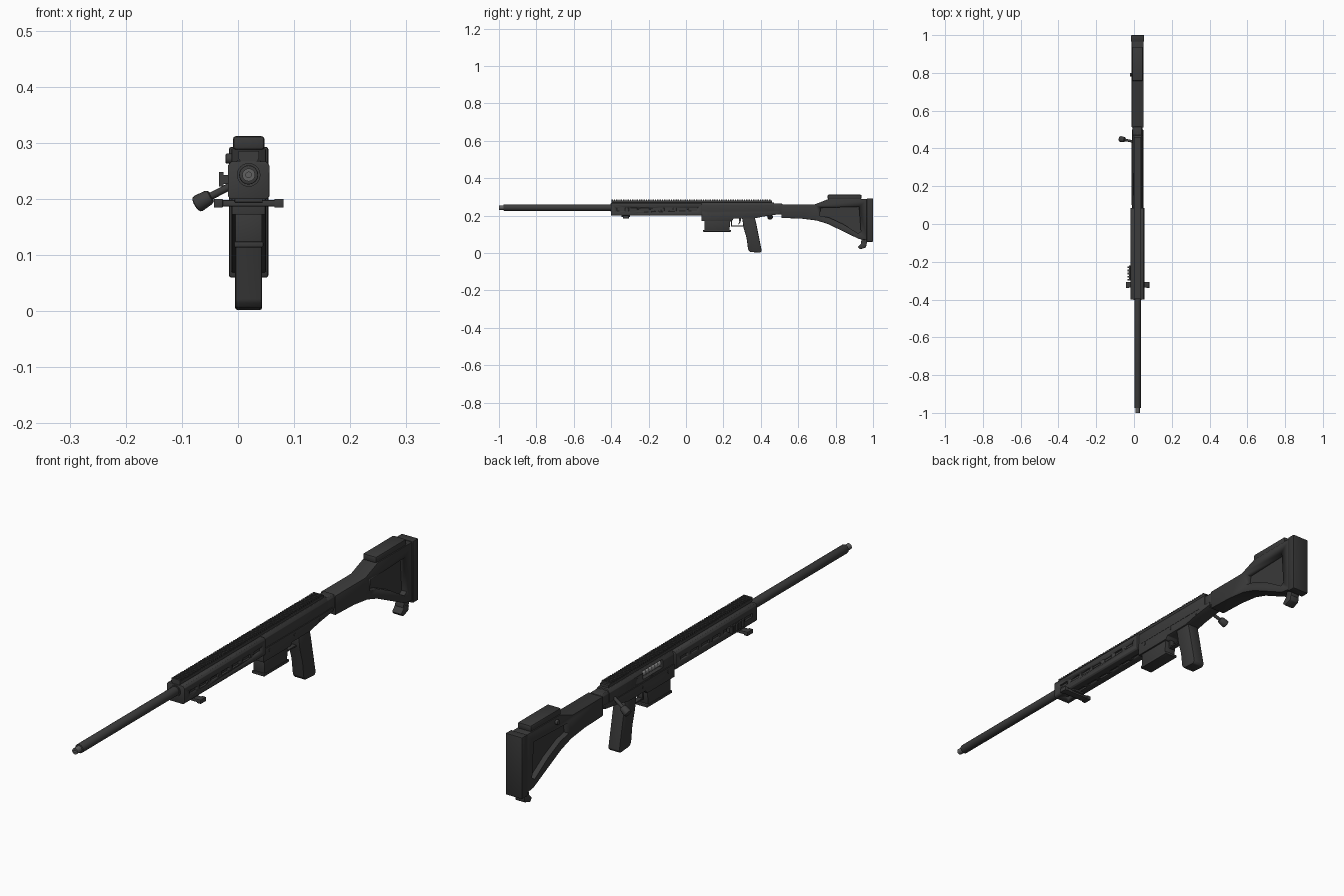
import bpy, bmesh, math
from mathutils import Vector

if "Cube" in bpy.data.objects:
    bpy.data.objects.remove(bpy.data.objects["Cube"])

CX = 0.019   # centre plane of the rifle


def material(name, v):
    m = bpy.data.materials.new(name)
    m.use_nodes = True
    m.diffuse_color = (v, v, v, 1)
    m.node_tree.nodes["Principled BSDF"].inputs["Base Color"].default_value = (v, v, v, 1)
    return m


metal = material("dark_metal", 0.045)
polymer = material("black_polymer", 0.041)
rubber = material("black_rubber", 0.035)
steel = material("worn_steel", 0.12)
bright = material("bright_bolt_steel", 0.33)


def finish(name, bm, mat, bevel=0.0):
    bmesh.ops.recalc_face_normals(bm, faces=bm.faces)
    me = bpy.data.meshes.new(name)
    bm.to_mesh(me)
    bm.free()
    ob = bpy.data.objects.new(name, me)
    bpy.context.collection.objects.link(ob)
    me.materials.append(mat)
    bpy.context.view_layer.objects.active = ob
    bpy.ops.object.select_all(action='DESELECT')
    ob.select_set(True)
    if bevel:
        b = ob.modifiers.new("bevel", 'BEVEL')
        b.width, b.segments, b.limit_method = bevel, 2, 'ANGLE'
        bpy.ops.object.modifier_apply(modifier=b.name)
    bpy.ops.object.shade_smooth_by_angle(angle=math.radians(32))
    return ob


def extrude(bm, points, step):
    face = bm.faces.new([bm.verts.new(p) for p in points])
    new = bmesh.ops.extrude_face_region(bm, geom=[face])["geom"]
    bmesh.ops.translate(bm, vec=step, verts=[v for v in new if isinstance(v, bmesh.types.BMVert)])


def side_prism(name, yz, half, mat, bevel=0.0, cx=CX):
    """Side outline extruded across the width."""
    bm = bmesh.new()
    extrude(bm, [(cx - half, y, z) for y, z in yz], (2 * half, 0, 0))
    return finish(name, bm, mat, bevel)


def long_prism(name, half_xz, y0, y1, mat, bevel=0.0):
    """Right half of a cross-section, mirrored and run along the length."""
    bm = bmesh.new()
    pts = half_xz + [(-x, z) for x, z in reversed(half_xz)]
    extrude(bm, [(CX + x, y0, z) for x, z in pts], (0, y1 - y0, 0))
    return finish(name, bm, mat, bevel)


def add_box(bm, x, y, z):
    vs = bmesh.ops.create_cube(bm, size=1)["verts"]
    for v in vs:
        v.co = Vector([(a + b) / 2 + c * (b - a) for (a, b), c in zip((x, y, z), v.co)])


def boxes(name, dims, mat, bevel=0.0):
    bm = bmesh.new()
    for d in dims:
        add_box(bm, *d)
    return finish(name, bm, mat, bevel)


def rod(name, a, b, r, mat, r2=None, sides=24, bevel=0.0):
    a, b = Vector(a), Vector(b)
    bm = bmesh.new()
    bmesh.ops.create_cone(bm, cap_ends=True, segments=sides, radius1=r,
                          radius2=r if r2 is None else r2, depth=(b - a).length)
    rot = (b - a).to_track_quat('Z', 'Y')
    for v in bm.verts:
        v.co = rot @ v.co + (a + b) / 2
    return finish(name, bm, mat, bevel)


def cut(ob, cutter):
    m = ob.modifiers.new("cut", 'BOOLEAN')
    m.operation, m.object, m.solver = 'DIFFERENCE', cutter, 'EXACT'
    bpy.context.view_layer.objects.active = ob
    bpy.ops.object.modifier_apply(modifier=m.name)
    bpy.data.objects.remove(cutter)


# Barrel and muzzle
BZ = 0.243
rod("barrel", (CX, -0.975, BZ), (CX, 0.0, BZ), 0.017, metal, bevel=0.002)
tip = rod("muzzle_thread", (CX, -1.0, BZ), (CX, -0.96, BZ), 0.0115, steel)
cut(tip, rod("bore_cutter", (CX, -1.01, BZ), (CX, -0.98, BZ), 0.005, steel))
rod("barrel_nut", (CX, -0.403, BZ), (CX, -0.38, BZ), 0.021, metal)

# Handguard with rows of slots
guard = long_prism("handguard", [(0.032, 0.2), (0.037, 0.205), (0.037, 0.26), (0.031, 0.267)],
                   -0.4, 0.085, metal, 0.001)
slots = []
for i in range(7):
    y = (-0.37 + i * 0.064, -0.325 + i * 0.064)
    slots += [((CX + s * 0.037 - 0.008, CX + s * 0.037 + 0.008), y, (0.226, 0.24)) for s in (-1, 1)]
    slots.append(((CX - 0.006, CX + 0.006), y, (0.19, 0.207)))
cut(guard, boxes("slot_cutter", slots, metal))

# Long finely ribbed top rail
long_prism("top_rail_base", [(0.013, 0.264), (0.018, 0.272), (0.018, 0.28)], -0.398, 0.46, metal)
boxes("top_rail_teeth", [((CX - 0.018, CX + 0.018), (-0.398 + i * 0.0122, -0.391 + i * 0.0122), (0.279, 0.286))
                         for i in range(70)], metal)

# Short side rail on the handguard
boxes("side_rail", [((-0.027, -0.015), (-0.3, -0.22), (0.227, 0.243))]
      + [((-0.034, -0.026), (-0.3 + i * 0.0165, -0.291 + i * 0.0165), (0.222, 0.248)) for i in range(5)], metal)

# Support mount below the handguard
boxes("mount_bar", [((-0.043, 0.081), (-0.336, -0.308), (0.187, 0.198)),
                    ((CX - 0.025, CX + 0.025), (-0.345, -0.3), (0.194, 0.204))], metal, 0.001)
boxes("mount_end_caps", [((x, x + 0.016), (-0.338, -0.306), (0.185, 0.2)) for x in (-0.043, 0.065)], metal, 0.001)

# Upper receiver with ejection port and ribbed bolt
receiver = long_prism("upper_receiver", [(0.028, 0.215), (0.028, 0.257), (0.02, 0.27)], 0.083, 0.47, metal, 0.001)
cut(receiver, boxes("port_cutter", [((-0.02, 0.012), (0.15, 0.27), (0.232, 0.262))], metal))
rod("bolt_body", (CX - 0.007, 0.145, 0.245), (CX - 0.007, 0.275, 0.245), 0.012, bright)
for i in range(6):
    rod("bolt_rib", (CX - 0.007, 0.16 + i * 0.018, 0.245), (CX - 0.007, 0.168 + i * 0.018, 0.245), 0.0135, bright)
rod("bolt_shroud", (CX, 0.46, 0.247), (CX, 0.5, 0.247), 0.019, metal, 0.016)

# Lower receiver and magazine well
side_prism("lower_receiver", [(0.083, 0.172), (0.245, 0.172), (0.255, 0.184), (0.36, 0.184), (0.41, 0.195),
                              (0.5, 0.208), (0.5, 0.222), (0.083, 0.222)], 0.03, metal, 0.002)
boxes("receiver_side_ledge", [((CX - 0.031, CX + 0.031), (0.1, 0.44), (0.216, 0.222))], metal)
for s in (-1, 1):
    for y in (0.12, 0.27, 0.42):
        rod("receiver_pin", (CX + s * 0.025, y, 0.206), (CX + s * 0.0315, y, 0.206), 0.006, metal, sides=12)

# Magazine
side_prism("magazine", [(0.098, 0.12), (0.232, 0.12), (0.238, 0.18), (0.098, 0.18)], 0.024, polymer, 0.002)
boxes("magazine_floor", [((CX - 0.026, CX + 0.026), (0.092, 0.241), (0.114, 0.124))], polymer, 0.002)

# Trigger and its guard
boxes("trigger_guard", [((CX - 0.01, CX + 0.01), (0.24, 0.315), (0.142, 0.148)),
                        ((CX - 0.01, CX + 0.01), (0.24, 0.247), (0.142, 0.18))], metal, 0.001)
side_prism("trigger", [(0.283, 0.186), (0.295, 0.186), (0.292, 0.168), (0.283, 0.152), (0.279, 0.153),
                       (0.285, 0.17)], 0.004, metal)

# Grip
side_prism("grip", [(0.3, 0.188), (0.368, 0.188), (0.375, 0.16), (0.405, 0.012), (0.397, 0.002), (0.342, 0.006),
                    (0.332, 0.018), (0.324, 0.08), (0.308, 0.135)], 0.024, polymer, 0.004)

# Bolt handle
rod("bolt_handle", (CX - 0.015, 0.435, 0.232), (-0.058, 0.447, 0.2), 0.0065, metal, sides=16)
rod("bolt_knob", (-0.047, 0.446, 0.206), (-0.076, 0.451, 0.189), 0.013, metal, 0.016, sides=16, bevel=0.007)

# Stock joint and stock body
long_prism("stock_joint", [(0.022, 0.206), (0.026, 0.214), (0.026, 0.256), (0.02, 0.264)], 0.468, 0.515, metal, 0.001)
stock = side_prism("stock", [(0.51, 0.188), (0.62, 0.184), (0.7, 0.174), (0.76, 0.155), (0.925, 0.075), (0.972, 0.068),
                             (0.972, 0.29), (0.765, 0.29), (0.69, 0.261), (0.51, 0.261)], 0.031, polymer, 0.003)
window = [(0.715, 0.2), (0.765, 0.19), (0.84, 0.155), (0.92, 0.105), (0.935, 0.115),
          (0.925, 0.248), (0.72, 0.242)]
for s in (-1, 1):
    cut(stock, side_prism("window_cutter", window, 0.02, polymer, cx=CX + s * 0.03))

# Butt pad
boxes("butt_pad", [((CX - 0.035, CX + 0.035), (0.966, 1.0), (0.06, 0.293))], rubber, 0.004)

# Cheek rest with clamp screw
boxes("cheek_rest", [((CX - 0.028, CX + 0.028), (0.757, 0.938), (0.288, 0.312))], polymer, 0.005)
rod("cheek_screw", (-0.022, 0.79, 0.272), (CX, 0.79, 0.272), 0.009, metal, sides=16, bevel=0.002)

# Rear support foot under the butt
side_prism("foot_leg", [(0.94, 0.08), (0.968, 0.08), (0.968, 0.055), (0.955, 0.035), (0.934, 0.05)], 0.018, metal, 0.001)
side_prism("foot_pad", [(0.918, 0.032), (0.93, 0.02), (0.962, 0.03), (0.966, 0.05), (0.94, 0.056)],
           0.02, metal, 0.003)
